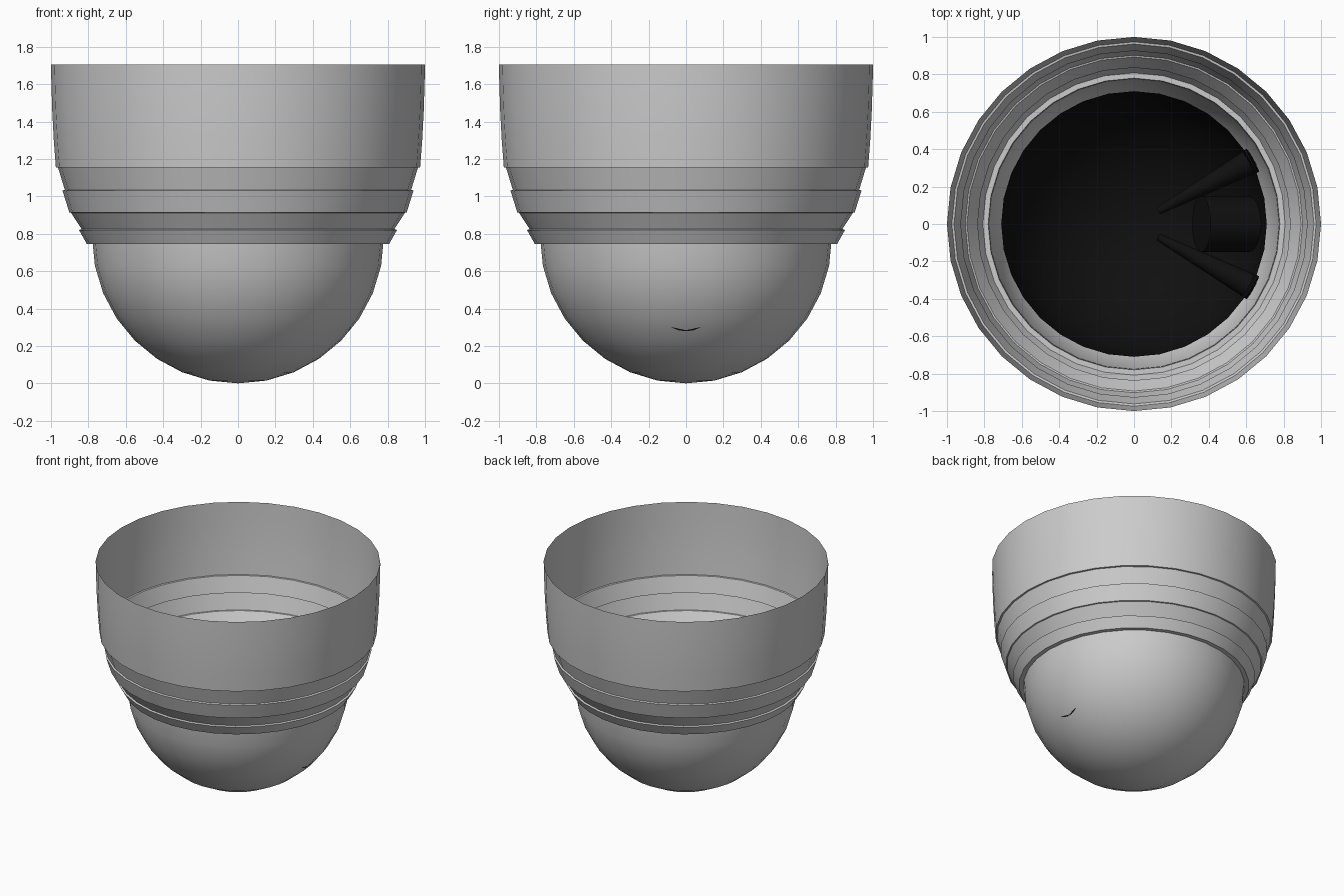
import bpy, bmesh, math
from mathutils import Vector

if "Cube" in bpy.data.objects:
    bpy.data.objects.remove(bpy.data.objects["Cube"])

SIDES = 32

black = bpy.data.materials.new("black_plastic")
black.diffuse_color = (0.005, 0.005, 0.005, 1)
black.use_nodes = True
black.node_tree.nodes["Principled BSDF"].inputs["Base Color"].default_value = black.diffuse_color


def finish(name, bm, mat=None):
    me = bpy.data.meshes.new(name)
    bm.to_mesh(me)
    bm.free()
    ob = bpy.data.objects.new(name, me)
    bpy.context.collection.objects.link(ob)
    if mat:
        me.materials.append(mat)
    bpy.ops.object.select_all(action='DESELECT')
    ob.select_set(True)
    bpy.context.view_layer.objects.active = ob
    bpy.ops.object.shade_smooth_by_angle(angle=math.radians(25))
    return ob


def lathe(name, profile, mat=None):
    """Revolve (radius, z) points, listed bottom to top, about the z axis."""
    bm = bmesh.new()
    rings = []
    for r, z in profile:
        n = 1 if r < 1e-5 else SIDES
        rings.append([bm.verts.new((r * math.cos(2 * math.pi * i / SIDES),
                                    r * math.sin(2 * math.pi * i / SIDES), z))
                      for i in range(n)])
    for a, b in zip(rings, rings[1:]):
        for i in range(SIDES):
            j = (i + 1) % SIDES
            if len(a) == 1:
                bm.faces.new((a[0], b[j], b[i]))
            else:
                bm.faces.new((a[i], a[j], b[j], b[i]))
    return finish(name, bm, mat)


def bowl(radius, centre_z, rings=8):
    step = math.pi / 2 / rings
    return [(radius * math.sin(i * step), centre_z - radius * math.cos(i * step))
            for i in range(rings + 1)]


def barrel(name, start, end, r1, r2, mat):
    """Tapered cylinder between two points."""
    a, b = Vector(start), Vector(end)
    bm = bmesh.new()
    bmesh.ops.create_cone(bm, cap_ends=True, segments=24, radius1=r1, radius2=r2,
                          depth=(b - a).length)
    turn = (b - a).to_track_quat('Z', 'Y').to_matrix()
    bmesh.ops.rotate(bm, verts=bm.verts, matrix=turn, cent=(0, 0, 0))
    bmesh.ops.translate(bm, verts=bm.verts, vec=(a + b) / 2)
    return finish(name, bm, mat)


# Open housing shell with stepped rings
lathe("housing", [(0.775, 0.745), (0.808, 0.745), (0.85, 0.82), (0.836, 0.825),
                  (0.893, 0.912), (0.902, 0.914), (0.938, 1.03), (0.926, 1.035),
                  (0.962, 1.153), (0.974, 1.155), (0.985, 1.3), (0.993, 1.45),
                  (0.998, 1.6), (1.0, 1.705)])

# Lower dome cover
lathe("dome_cover", bowl(0.78, 0.78))

# Black liner inside the dome
lathe("inner_liner", bowl(0.71, 0.755), black)

# Lens barrel that just breaks through the dome
barrel("lens_barrel", (0.36, 0, 0.52), (0.645, 0, 0.42), 0.15, 0.15, black)

# Pair of tapered side lamps
for side, label in ((1, "left"), (-1, "right")):
    barrel("side_lamp_" + label, (0.13, side * 0.07, 0.55),
           (0.635, side * 0.34, 0.60), 0.02, 0.07, black)
